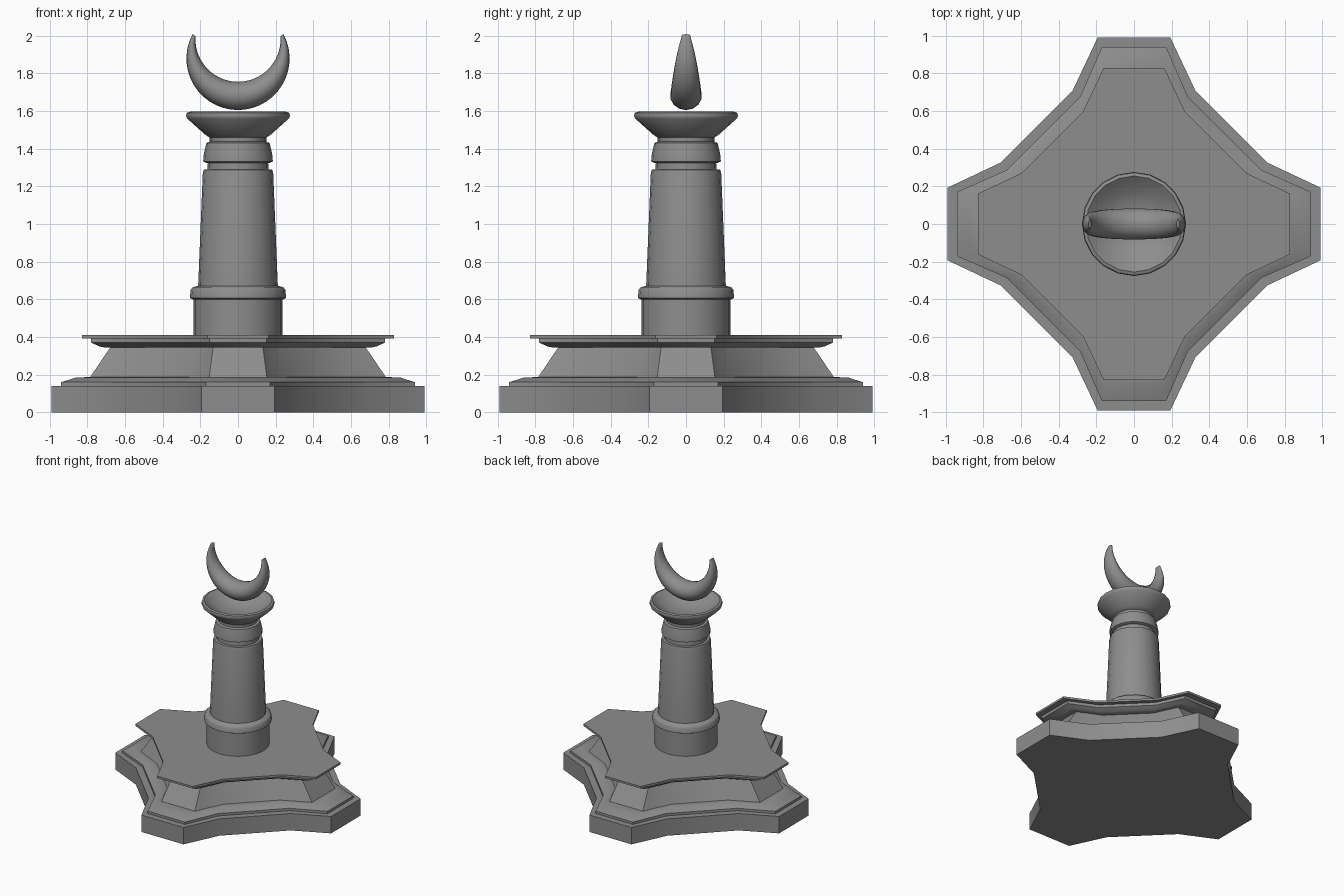
import bpy, bmesh
from math import sin, cos, pi, radians

cube = bpy.data.objects.get("Cube")
if cube:
    bpy.data.objects.remove(cube, do_unlink=True)

# Single stone colour
stone = bpy.data.materials.new("grey_stone")
stone.use_nodes = True
colour = (0.27, 0.27, 0.27, 1)
stone.diffuse_color = colour
shader = next(n for n in stone.node_tree.nodes if n.type == "BSDF_PRINCIPLED")
shader.inputs["Base Color"].default_value = colour


def loft(name, rings, angle):
    """Bridge a stack of equal-length rings and cap both ends."""
    bm = bmesh.new()
    loops = [[bm.verts.new(p) for p in ring] for ring in rings]
    n = len(loops[0])
    for low, high in zip(loops, loops[1:]):
        for i in range(n):
            j = (i + 1) % n
            bm.faces.new((low[i], low[j], high[j], high[i]))
    bm.faces.new(loops[0][::-1])
    bm.faces.new(loops[-1])
    bmesh.ops.recalc_face_normals(bm, faces=bm.faces)
    mesh = bpy.data.meshes.new(name)
    bm.to_mesh(mesh)
    bm.free()
    mesh.materials.append(stone)
    obj = bpy.data.objects.new(name, mesh)
    bpy.context.collection.objects.link(obj)
    bpy.ops.object.select_all(action="DESELECT")
    obj.select_set(True)
    bpy.context.view_layer.objects.active = obj
    bpy.ops.object.shade_smooth_by_angle(angle=radians(angle))


def star_ring(z, reach, narrow=1):
    """Four-armed outline whose arms end at the given reach."""
    s = reach / 0.99
    arm = [(0.99, 0.193 * narrow), (0.71, 0.325 * narrow),
           (0.325 * narrow, 0.71), (0.193 * narrow, 0.99)]
    ring = []
    for turn in range(4):
        for x, y in arm:
            for _ in range(turn):
                x, y = -y, x
            ring.append((x * s, y * s, z))
    return ring


def round_ring(z, r, sides=20):
    return [(r * cos(2 * pi * i / sides), r * sin(2 * pi * i / sides), z)
            for i in range(sides)]


# Stepped base
loft("plinth", [star_ring(0, 0.99), star_ring(0.14, 0.99)], 40)
loft("plinth_step", [star_ring(0.135, 0.94, 0.93), star_ring(0.16, 0.94, 0.93),
                     star_ring(0.185, 0.86, 0.93), star_ring(0.187, 0.8)], 40)
loft("pedestal", [star_ring(0.18, 0.79), star_ring(0.35, 0.675)], 40)
loft("cornice", [star_ring(0.345, 0.71), star_ring(0.35, 0.735),
                 star_ring(0.37, 0.78), star_ring(0.395, 0.78)], 40)
loft("top_slab", [star_ring(0.393, 0.828), star_ring(0.41, 0.828)], 40)

# Turned column parts, as (height, radius) profiles
parts = {
    "column_foot": [(0.4, 0.236), (0.61, 0.236)],
    "column_ring": [(0.6, 0.24), (0.608, 0.255), (0.65, 0.252), (0.665, 0.24),
                    (0.672, 0.21)],
    "column_shaft": [(0.66, 0.212), (1.27, 0.187), (1.288, 0.182), (1.29, 0.16)],
    "column_neck": [(1.28, 0.162), (1.34, 0.16)],
    "column_collar": [(1.325, 0.17), (1.332, 0.185), (1.365, 0.183),
                      (1.43, 0.168), (1.437, 0.15)],
    "bowl_neck": [(1.43, 0.15), (1.47, 0.15)],
    "bowl": [(1.455, 0.145), (1.475, 0.175), (1.56, 0.27), (1.575, 0.276),
             (1.59, 0.272), (1.596, 0.255), (1.58, 0.235), (1.53, 0.17),
             (1.505, 0.1), (1.495, 0.03)],
}
for name, profile in parts.items():
    loft(name, [round_ring(z, r) for z, r in profile], 40)

# Crescent: oval sections strung between an outer and an inner arc
sections, steps, sides = [], 28, 14
for k in range(steps + 1):
    t = 2 * k / steps - 1
    outer, inner = radians(118) * t, radians(94) * t
    ox, oz = 0.274 * sin(outer), 1.879 - 0.274 * cos(outer)
    ix, iz = 0.226 * sin(inner), 1.981 - 0.226 * cos(inner)
    thick = ((ox - ix) ** 2 + (oz - iz) ** 2) ** 0.5
    half = 0.084 * (thick / 0.15) ** 0.65
    section = []
    for i in range(sides):
        a = 2 * pi * i / sides
        f = 0.5 + 0.5 * cos(a)
        section.append((ix + (ox - ix) * f, half * sin(a), iz + (oz - iz) * f))
    sections.append(section)
loft("crescent", sections, 60)
